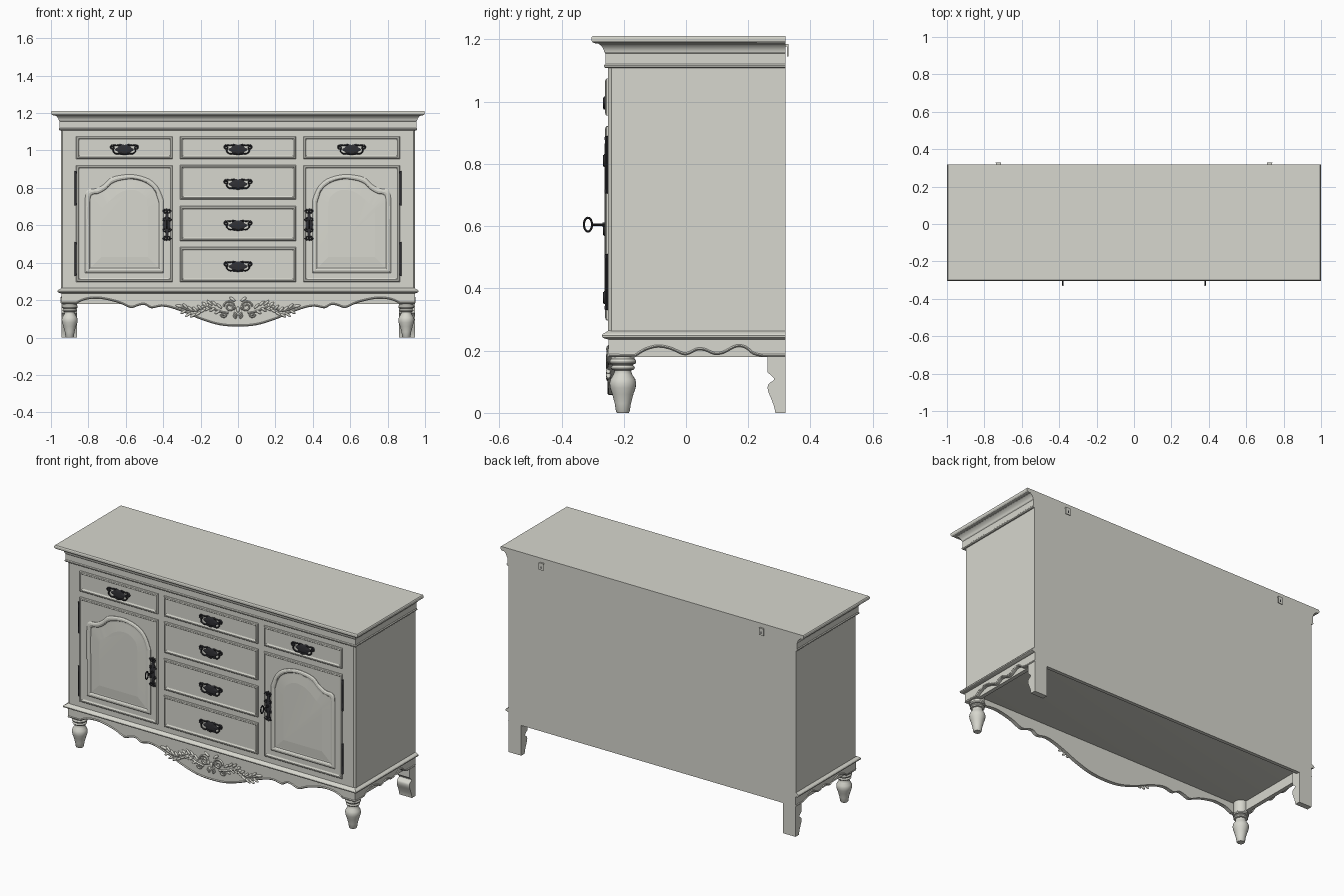
import bpy, bmesh, math
from mathutils import Matrix, Vector

if "Cube" in bpy.data.objects:
    bpy.data.objects.remove(bpy.data.objects["Cube"])


def material(name, rgb):
    m = bpy.data.materials.new(name)
    m.diffuse_color = (*rgb, 1)
    m.use_nodes = True
    m.node_tree.nodes["Principled BSDF"].inputs["Base Color"].default_value = m.diffuse_color
    return m


PAINT = material("pale grey paint", (0.68, 0.68, 0.62))
METAL = material("dark iron", (0.03, 0.03, 0.035))
BACK = 0.319


def finish(name, me, mat, angle):
    me.materials.clear()
    me.materials.append(mat)
    ob = bpy.data.objects.new(name, me)
    bpy.context.collection.objects.link(ob)
    bpy.ops.object.select_all(action='DESELECT')
    ob.select_set(True)
    bpy.context.view_layer.objects.active = ob
    bpy.ops.object.shade_smooth_by_angle(angle=math.radians(angle))
    return ob


def from_bm(name, bm, mat, angle=35):
    bmesh.ops.recalc_face_normals(bm, faces=bm.faces)
    me = bpy.data.meshes.new(name)
    bm.to_mesh(me)
    bm.free()
    return finish(name, me, mat, angle)


def loft(name, rings, mat=PAINT, angle=35):
    """Closed solid through rings that have equal point counts."""
    bm = bmesh.new()
    vs = [[bm.verts.new(p) for p in r] for r in rings]
    n = len(vs[0])
    for a, b in zip(vs, vs[1:]):
        for i in range(n):
            bm.faces.new((a[i], a[(i + 1) % n], b[(i + 1) % n], b[i]))
    bm.faces.new(vs[0])
    bm.faces.new(vs[-1])
    return from_bm(name, bm, mat, angle)


def rect(x0, x1, z0, z1, y, d=0):
    return [(x0 + d, y, z0 + d), (x1 - d, y, z0 + d), (x1 - d, y, z1 - d), (x0 + d, y, z1 - d)]


def box(name, x0, x1, y0, y1, z0, z1, mat=PAINT):
    return loft(name, [rect(x0, x1, z0, z1, y0), rect(x0, x1, z0, z1, y1)], mat)


def surround(name, profile):
    """Moulding round front and sides: profile of (overhang, z)."""
    return loft(name, [[(-.945 - d, -.25 - d, z), (.945 + d, -.25 - d, z),
                        (.945 + d, BACK, z), (-.945 - d, BACK, z)] for d, z in profile], PAINT, 22)


def smooth(pts, n=5):
    """Catmull-Rom curve through 2D points."""
    p = [Vector(q) for q in [pts[0], *pts, pts[-1]]]
    out = []
    for a, b, c, d in zip(p, p[1:], p[2:], p[3:]):
        for k in range(n):
            t = k / n
            out.append(.5 * (2 * b + (c - a) * t + (2 * a - 5 * b + 4 * c - d) * t * t
                             + (3 * b - a - 3 * c + d) * t ** 3))
    return [tuple(q) for q in out] + [tuple(pts[-1])]


def tube(name, paths, r, mat, cyclic=False):
    cu = bpy.data.curves.new(name, 'CURVE')
    cu.dimensions = '3D'
    cu.bevel_depth, cu.bevel_resolution, cu.use_fill_caps = r, 1, True
    for path in paths:
        s = cu.splines.new('POLY')
        s.points.add(len(path) - 1)
        for q, p in zip(s.points, path):
            q.co = (*p, 1)
        s.use_cyclic_u = cyclic
    tmp = bpy.data.objects.new("tmp", cu)
    bpy.context.collection.objects.link(tmp)
    me = bpy.data.meshes.new_from_object(tmp.evaluated_get(bpy.context.evaluated_depsgraph_get()))
    bpy.data.objects.remove(tmp)
    return finish(name, me, mat, 60)


def spiral(cx, cz, r, y, start, turn, steps=18):
    return [(cx + r * (1 - .75 * k / steps) * math.cos(start + turn * k / steps), y,
             cz + r * (1 - .75 * k / steps) * math.sin(start + turn * k / steps)) for k in range(steps + 1)]


# carcass, cornice, top and base moulding
body = box("carcass", -.947, .947, -.25, BACK, .245, 1.13)
bm = bmesh.new()
bm.from_mesh(body.data)
bmesh.ops.bevel(bm, geom=[e for e in bm.edges if all(v.co.y < 0 for v in e.verts)
                and abs(e.verts[0].co.z - e.verts[1].co.z) > .5], offset=.01, segments=1, affect='EDGES')
bm.to_mesh(body.data)
bm.free()
surround("cornice", [(0, 1.108), (.009, 1.108), (.013, 1.112), (.013, 1.117), (.009, 1.121), (.009, 1.155),
                     (.013, 1.16), (.014, 1.166), (.018, 1.174), (.025, 1.182), (.031, 1.186), (.031, 1.19)])
surround("top_board", [(.04, 1.187), (.049, 1.19), (.053, 1.195), (.054, 1.201), (.053, 1.207), (.05, 1.211)])
surround("base_moulding", [(0, .236), (.012, .239), (.019, .243), (.02, .249), (.016, .255), (.008, .259), (0, .264)])

# front apron with serpentine edge and bead
half = [(-.86, .183), (-.82, .2), (-.77, .207), (-.72, .204), (-.64, .185), (-.59, .163), (-.565, .158),
        (-.53, .17), (-.5, .174), (-.47, .158), (-.45, .157), (-.41, .165), (-.36, .158), (-.28, .13),
        (-.2, .096), (-.1, .066), (0, .058)]
wave = smooth(half + [(-x, z) for x, z in half[-2::-1]], 4)
edge = [(-.945, .245), (-.945, .18), (-.86, .18), *wave, (.86, .18), (.945, .18), (.945, .245)]
loft("front_apron", [[(x, y, z) for x, z in edge] for y in (-.249, -.227)])
tube("front_apron_bead", [[(x, -.248, z + .006) for x, z in edge[1:-1]]], .005, PAINT)

# side aprons: scalloped face over a straight rail
swave = smooth([(-.16, .182), (-.13, .2), (-.09, .21), (-.05, .203), (-.01, .186), (.01, .188), (.035, .2),
                (.06, .199), (.09, .187), (.12, .19), (.16, .21), (.19, .207), (.215, .188), (.24, .181)], 4)
sedge = [(-.247, .245), (-.247, .18), (-.16, .18), *swave, (.25, .18), (BACK, .18), (BACK, .245)]
for s, side in ((-1, "left"), (1, "right")):
    loft(side + "_apron", [[(s * x, y, z) for y, z in sedge] for x in (.945, .925)])
    tube(side + "_apron_bead", [[(s * .944, y, z + .005) for y, z in sedge[1:-1]]], .0045, PAINT)
    box(side + "_rail", s * .905, s * .928, -.23, .3, .18, .246)

    # turned front leg
    lathe = [(.019, 0), (.022, .004), (.026, .03), (.034, .06), (.041, .08), (.043, .095), (.04, .108), (.031, .122),
             (.027, .132), (.028, .137), (.036, .139), (.039, .145), (.036, .15), (.033, .152), (.034, .156),
             (.041, .158), (.043, .164), (.041, .17), (.038, .173), (.038, .246)]
    loft(side + "_front_leg", [[(s * .9 + r * math.cos(a * math.pi / 12), -.203 + r * math.sin(a * math.pi / 12), z)
                                for a in range(24)] for r, z in lathe])

    # scrolled bracket leg at the back
    scroll = smooth([(.262, .13), (.272, .122), (.282, .112), (.282, .105), (.27, .097), (.263, .088),
                     (.264, .07), (.274, .045), (.283, .02), (.287, 0)], 3)
    loft(side + "_back_leg", [[(s * x, y, z) for y, z in [(BACK, .2), (.262, .2), *scroll, (BACK, 0)]]
                              for x in (.945, .862)])

    # hanger on the back
    box(side + "_hanger_plate", s * .71, s * .74, .325, .329, 1.145, 1.186)
    box(side + "_hanger_hook", s * .712, s * .738, .316, .328, 1.178, 1.186)
    box(side + "_hanger_slot", s * .722, s * .728, .3285, .3295, 1.154, 1.168, METAL)
box("back_rail", -.945, .945, .298, BACK, .18, .25)


# drawer fronts and doors: panels with a raised rim
def panel(name, x0, x1, z0, z1):
    loft(name, [rect(x0, x1, z0, z1, y, d) for d, y in
                ((0, -.24), (0, -.255), (.004, -.259), (.011, -.26), (.014, -.256), (.019, -.2535))], PAINT, 12)


def handle(x, z):
    ring = [(math.cos(a), math.sin(a), 1 + .13 * math.cos(6 * a)) for a in (k * math.pi / 24 for k in range(48))]
    loft("handle_plate", [[(x + .045 * c * w * f, y, z + .029 * s * w * f) for c, s, w in ring]
                          for f, y in ((1, -.25), (1, -.256), (.85, -.258), (.3, -.259))], METAL)
    paths = [[(x + px, -.262, z + pz) for px, pz in smooth(
        [(-.055, .008), (-.06, -.008), (-.045, -.022), (-.02, -.021), (0, -.027), (.02, -.021),
         (.045, -.022), (.06, -.008), (.055, .008)], 4)]]
    for s in (-1, 1):
        paths.append(spiral(x + s * .063, z + .012, .012, -.257, math.pi / 2, -s * 8))
        paths.append([(x + s * .02, -.257, z + .026), (x + s * .042, -.257, z + .022), (x + s * .062, -.257, z + .024)])
        paths.append([(x + s * .055, -.25, z + .008), (x + s * .055, -.264, z + .008)])
    tube("handle_bail", paths, .004, METAL)


for x0, x1, z0, z1 in ((-.31, .31, .955, 1.075), (-.31, .31, .738, .922), (-.31, .31, .517, .702),
                       (-.31, .31, .297, .483), (-.865, -.35, .955, 1.075), (.35, .865, .955, 1.075)):
    panel("drawer_front", x0, x1, z0, z1)
    handle((x0 + x1) / 2, (z0 + z1) / 2 - .01)

outer = [(-.813, .55), (-.813, .74), (-.8, .785), (-.755, .793), (-.715, .815), (-.68, .848), (-.63, .863),
         (-.56, .867), (-.48, .845), (-.43, .8), (-.401, .73)]
inner = [(-.733, .55), (-.733, .68), (-.728, .7), (-.71, .712), (-.68, .735), (-.65, .762), (-.61, .783),
         (-.56, .79), (-.52, .775), (-.49, .745), (-.481, .69)]
outer = [(-.813, .35), *smooth(outer, 4), (-.401, .35)]
inner = [(-.733, .43), *smooth(inner, 4), (-.481, .43)]
for s, side in ((1, "left"), (-1, "right")):
    panel(side + "_door", min(-.865 * s, -.35 * s), max(-.865 * s, -.35 * s), .298, .92)
    # arched moulding around a raised field
    loft(side + "_door_arch", [[(s * (a + (c - a) * t), y, b + (d - b) * t) for (a, b), (c, d) in zip(outer, inner)]
                               for t, y in ((-.05, -.25), (-.05, -.256), (.03, -.261), (.13, -.2625), (.22, -.26),
                                            (.27, -.2545), (.36, -.2545), (1, -.2585))], PAINT, 4)
    # hinges
    for z0, z1 in ((.33, .51), (.705, .89)):
        tube(side + "_hinge", [[(-s * .868, -.256, z0), (-s * .868, -.256, z1)]], .0055, METAL)
        for z in (z0 + .008, z1 - .008):
            tube(side + "_hinge_finial", [[(-s * .868, -.256, z - .005), (-s * .868, -.256, z + .005)]], .007, METAL)
    # escutcheon and key
    cx, cz = -s * .38, .603
    loft(side + "_escutcheon", [[(cx + .016 * f * math.cos(a) * (1 + .3 * math.cos(4 * a)), y,
                                  cz + .07 * f * math.sin(a)) for a in (k * math.pi / 16 for k in range(32))]
                                for f, y in ((1, -.25), (1, -.258), (.7, -.261))], METAL)
    scr = []
    for u in (-1, 1):
        for v in (-1, 1):
            scr.append(spiral(cx + v * .011, cz + u * .07, .012, -.257, 0 if v > 0 else math.pi, u * v * 8))
            scr.append(spiral(cx + v * .015, cz + u * .03, .01, -.257, 0 if v > 0 else math.pi, -u * v * 8))
        scr.append([(cx, -.257, cz + u * .05), (cx, -.257, cz + u * .088)])
    tube(side + "_escutcheon_scrolls", scr, .004, METAL)
    tube(side + "_key_shaft", [[(cx, -.25, .605), (cx, -.299, .605)]], .0045, METAL)
    tube(side + "_key_collar", [[(cx, -.262, .605), (cx, -.268, .605)]], .008, METAL)
    tube(side + "_key_bow", [[(cx, -.315 + .013 * math.cos(k * math.pi / 12), .605 + .022 * math.sin(k * math.pi / 12))
                              for k in range(24)]], .004, METAL, True)

# carved leaves, scrolls and central flower on the apron
bm = bmesh.new()


def leaf(x, z, length, width, ang):
    for s in (-1, 1):
        m = (Matrix.Translation((s * x, -.249, z)) @ Matrix.Rotation(-s * ang, 4, 'Y')
             @ Matrix.Diagonal((length, .008, width, 1)))
        bmesh.ops.create_uvsphere(bm, u_segments=10, v_segments=6, radius=1, matrix=m)


for i in range(8):
    x = .1 + .026 * i
    z = .15 + .018 * math.sin(i * .9)
    leaf(x, z + .018, .021, .007, .75)
    leaf(x + .01, z - .014, .02, .007, -.55)
leaf(.312, .168, .024, .008, .15)
for k in range(5):
    leaf(.175 + .013 * math.cos(k * 1.257), .165 + .013 * math.sin(k * 1.257), .01, .008, k * 1.257)
    leaf(.012 + .003 * k, .125 - .007 * k + .06 * (k > 2), .014, .006, .9)
leaf(.03, .205, .02, .008, .6)
leaf(0, .15, .01, .016, 0)
from_bm("apron_carving", bm, PAINT)
stems = []
for s in (-1, 1):
    stems.append(spiral(s * .045, .165, .032, -.25, math.pi / 2 - s * math.pi / 2, s * 9, 26))
    stems.append(spiral(s * .075, .125, .018, -.25, math.pi / 2 - s * math.pi / 2, -s * 8))
    stems.append([(s * x, -.25, z) for x, z in smooth([(.05, .13), (.1, .14), (.17, .165), (.24, .142), (.32, .168)])])
tube("carved_stems", stems, .0055, PAINT)
